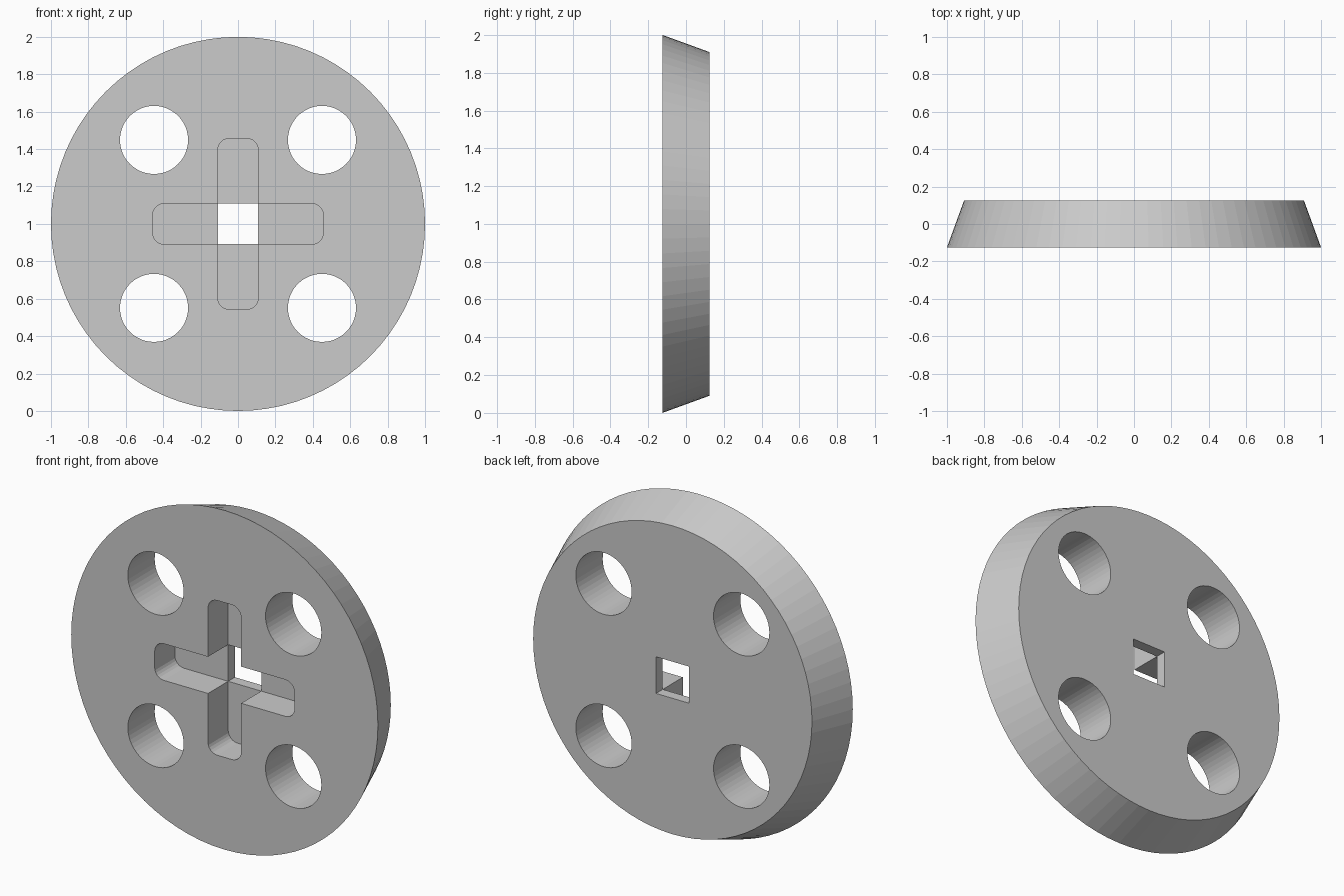
import bpy
import math
from mathutils import Matrix, Vector

if "Cube" in bpy.data.objects:
    bpy.data.objects.remove(bpy.data.objects["Cube"], do_unlink=True)

FRONT, BACK = -0.125, 0.125
CENTRE_Z = 1.0
ARM, HALF, FILLET = 0.456, 0.108, 0.06   # cross arm reach, half width, corner radius
RECESS_FLOOR = FRONT + 0.1875
OVER = 0.1                               # how far cutters stick out

grey = bpy.data.materials.new("plain grey")
grey.use_nodes = True
grey.diffuse_color = (0.6, 0.6, 0.6, 1)
grey.node_tree.nodes["Principled BSDF"].inputs["Base Color"].default_value = (0.6, 0.6, 0.6, 1)


def circle(radius, sides, cx=0, cz=0):
    return [(cx + radius * math.cos(math.tau * i / sides),
             cz + radius * math.sin(math.tau * i / sides)) for i in range(sides)]


def loft(name, front, back, y0, y1):
    """Closed solid between two matching x-z outlines."""
    n = len(front)
    verts = [(x, y0, z + CENTRE_Z) for x, z in front] + [(x, y1, z + CENTRE_Z) for x, z in back]
    faces = [tuple(range(n)), tuple(reversed(range(n, 2 * n)))]
    faces += [(i, n + i, n + (i + 1) % n, (i + 1) % n) for i in range(n)]
    mesh = bpy.data.meshes.new(name)
    mesh.from_pydata(verts, [], faces)
    mesh.materials.append(grey)
    obj = bpy.data.objects.new(name, mesh)
    bpy.context.collection.objects.link(obj)
    return obj


def cross_outline(steps=6):
    """One rounded arm plus its inner corner, turned four times."""
    arm = []
    for sign, start in ((-1, -math.pi / 2), (1, 0)):
        for i in range(steps + 1):
            a = start + math.pi / 2 * i / steps
            arm.append(Vector((ARM - FILLET + FILLET * math.cos(a),
                               sign * (HALF - FILLET) + FILLET * math.sin(a))))
    arm.append(Vector((HALF, HALF)))
    return [tuple(Matrix.Rotation(q * math.pi / 2, 2) @ p) for q in range(4) for p in arm]


def cut(target, cutter):
    cutter.hide_render = True
    mod = target.modifiers.new("cut", 'BOOLEAN')
    mod.operation = 'DIFFERENCE'
    mod.solver = 'EXACT'
    mod.object = cutter
    bpy.context.view_layer.objects.active = target
    bpy.ops.object.modifier_apply(modifier=mod.name)
    bpy.data.objects.remove(cutter, do_unlink=True)


# Tapered wheel disc, wide at the front
disc = loft("wheel_disc", circle(1.0, 80), circle(0.909, 80), FRONT, BACK)

# Four round through holes
for sx in (-1, 1):
    for sz in (-1, 1):
        ring = circle(0.182, 48, sx * 0.449, sz * 0.449)
        cut(disc, loft("hole_cutter", ring, ring, FRONT - OVER, BACK + OVER))

# Cross-shaped recess in the front
cross = cross_outline()
cut(disc, loft("cross_cutter", cross, cross, FRONT - OVER, RECESS_FLOOR))

# Square axle hole through the recess floor
square = [(-HALF, -HALF), (HALF, -HALF), (HALF, HALF), (-HALF, HALF)]
cut(disc, loft("axle_cutter", square, square, RECESS_FLOOR - 0.05, BACK + OVER))
